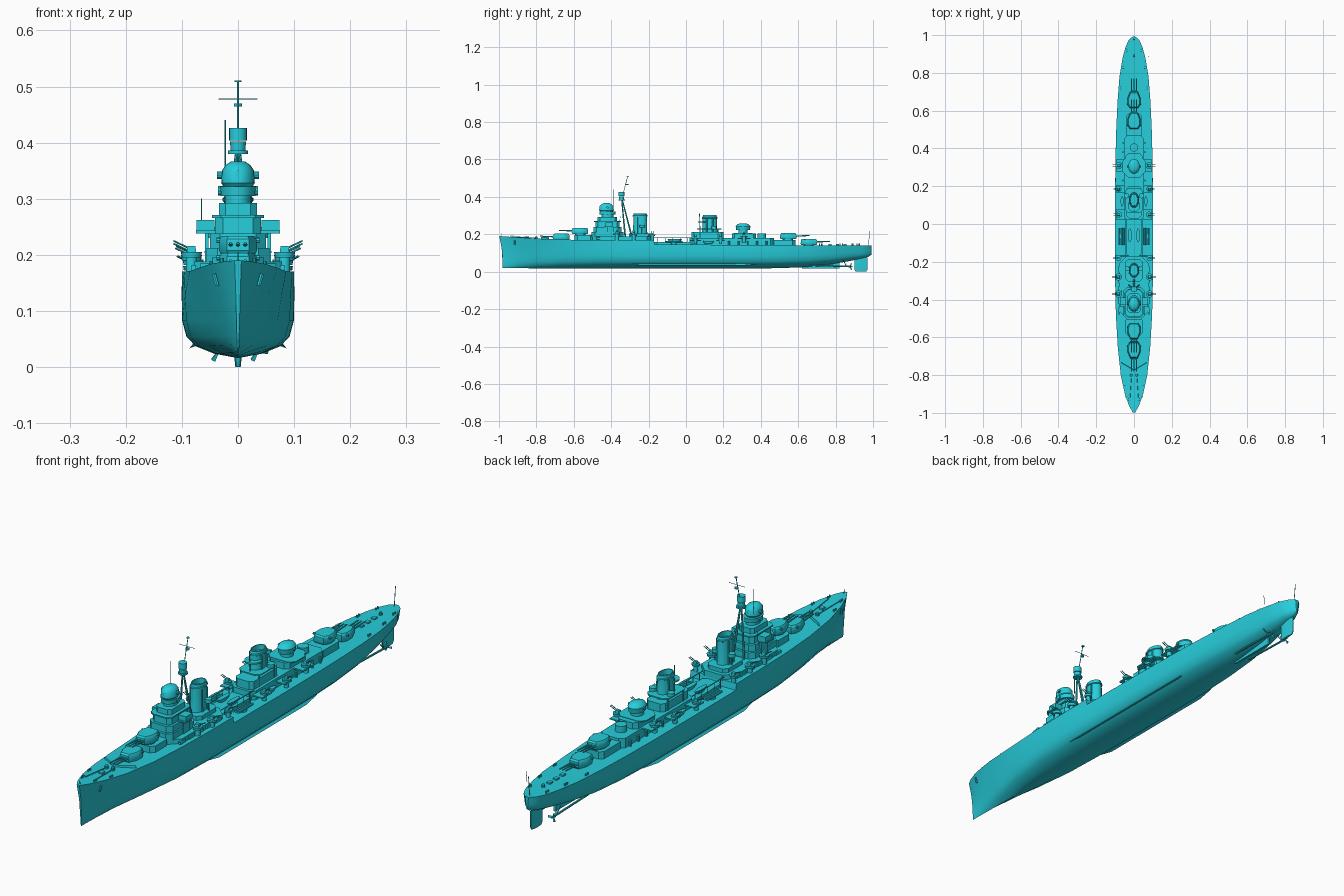
import bpy, bmesh
from math import sin, cos, pi, radians
from mathutils import Vector

mat = bpy.data.materials.new("hull_paint")
mat.diffuse_color = (0.02, 0.62, 0.72, 1)


def finish(name, bm):
    bmesh.ops.recalc_face_normals(bm, faces=bm.faces[:])
    me = bpy.data.meshes.new(name)
    bm.to_mesh(me)
    bm.free()
    ob = bpy.data.objects.new(name, me)
    me.materials.append(mat)
    bpy.context.collection.objects.link(ob)
    return ob


def loft(name, rings):
    bm = bmesh.new()
    vs = [[bm.verts.new(p) for p in r] for r in rings]
    for a, b in zip(vs, vs[1:]):
        for i in range(len(a)):
            j = (i + 1) % len(a)
            bm.faces.new((a[i], a[j], b[j], b[i]))
    bm.faces.new(vs[0])
    bm.faces.new(vs[-1])
    return finish(name, bm)


def prism(name, outline, x, y, levels):
    """Stack an outline at (z, scale) levels about x, y."""
    return loft(name, [[(x + px * s, y + py * s, z) for px, py in outline] for z, s in levels])


def box(name, x, y, sx, sy, z0, z1, top=1.0):
    return prism(name, [(-sx, -sy), (sx, -sy), (sx, sy), (-sx, sy)], x, y, [(z0, 1), (z1, top)])


def oval(rx, ry, n=20):
    return [(rx * cos(2 * pi * i / n), ry * sin(2 * pi * i / n)) for i in range(n)]


def drum(name, x, y, r, z0, z1, top=1.0, ry=None, n=20):
    return prism(name, oval(r, ry or r, n), x, y, [(z0, 1), (z1, top)])


def house(name, y, sx, sy, z0, z1, cut=0.35):
    """Deckhouse with chamfered front and back corners."""
    c = sx * cut
    o = [(-sx, -sy + c), (-sx + c, -sy), (sx - c, -sy), (sx, -sy + c),
         (sx, sy - c), (sx - c, sy), (-sx + c, sy), (-sx, sy - c)]
    return prism(name, o, 0, y, [(z0, 1), (z1, 1)])


def rod(name, p, q, r, n=6, r2=None):
    p, q = Vector(p), Vector(q)
    rot = (q - p).to_track_quat('Z', 'Y')
    return loft(name, [[c + rot @ Vector((px * k, py * k, 0)) for px, py in oval(1, 1, n)]
                       for c, k in ((p, r), (q, r2 or r))])


# Hull: y, keel half width, deck half width, keel z, deck z, stem rake
stations = [
    (-.980, .002, .006, .020, .190, .018), (-.955, .005, .025, .020, .188, .010),
    (-.900, .014, .048, .019, .184, .002), (-.800, .034, .070, .018, .177, 0),
    (-.650, .066, .086, .016, .171, 0), (-.480, .092, .096, .016, .170, 0),
    (-.300, .100, .100, .016, .170, 0), (-.172, .101, .100, .016, .170, 0),
    (-.168, .101, .100, .016, .145, 0), (.150, .101, .100, .016, .144, 0),
    (.350, .099, .098, .017, .143, 0), (.500, .093, .094, .019, .142, 0),
    (.650, .080, .087, .025, .141, 0), (.780, .062, .077, .040, .141, 0),
    (.880, .046, .060, .058, .141, 0), (.940, .034, .044, .070, .141, 0),
    (.975, .020, .027, .080, .141, 0), (.993, .004, .007, .092, .141, 0)]
shape = [(0, 0), (.07, .42), (.19, .75), (.34, .91), (.60, .99), (1, 1)]
rings = []
for y, kb, dk, kz, dz, rake in stations:
    rows = []
    for f, w in shape:
        z = kz + f * (.128 - kz)
        g = (z - kz) / (dz - kz)
        rows.append((w * (kb + (dk - kb) * g ** 1.6), y - rake * g ** 2.5, z))
    rows.append((dk, y - rake, dz))
    rings.append(rows + [(-px, py, pz) for px, py, pz in rows[:0:-1]])
loft("hull", rings)

# Underwater fittings
prism("rudder", [(-.004, -.035), (.004, -.035), (.006, 0), (.002, .035), (-.002, .035), (-.006, 0)],
      0, .935, [(0, .8), (.012, 1), (.075, 1)])
box("keel_skeg", 0, .72, .004, .10, .018, .05)
for s in (-1, 1):
    loft("bilge_keel", [[(s * .070, y, .040), (s * .078, y, .044), (s * (.078 + w), y, .042 - w)]
                        for y, w in ((-.30, .001), (-.24, .009), (.30, .009), (.38, .001))])
    rod("propeller_shaft", (s * .035, .66, .034), (s * .035, .875, .028), .004, 8)
    for dx in (-.012, .010):
        rod("shaft_strut", (s * .035, .86, .028), (s * (.032 + dx), .84, .062), .002)
    rod("propeller_hub", (s * .035, .87, .028), (s * .035, .89, .028), .006, 8, .003)
    for k in range(3):
        a = k * 2 * pi / 3
        rod("propeller_blade", (s * .035, .878, .028),
            (s * .035 + .018 * cos(a), .884, .028 + .018 * sin(a)), .002, 4, .005)


# Main gun turrets, built facing d (-1 forward, 1 aft)
def turret(y, d, deck, z):
    drum("barbette", 0, y, .028, deck - .01, z + .002, n=24)
    o = [(-.020, .046), (.020, .046), (.034, .012), (.034, -.022), (.022, -.042), (-.022, -.042),
         (-.034, -.022), (-.034, .012)]
    o = [(px, d * py) for px, py in o]
    prism("turret_house", o, 0, y, [(z, .92), (z + .006, 1), (z + .026, .97), (z + .032, .85)])
    rod("rangefinder_bar", (-.038, y - d * .02, z + .024), (.038, y - d * .02, z + .024), .005, 8)
    for x in (-.013, 0, .013):
        rod("gun_barrel", (x, y + d * .03, z + .016), (x, y + d * .115, z + .019), .0042, 8, .0024)


turret(-.665, -1, .17, .171)
turret(-.565, -1, .17, .202)
turret(.545, 1, .14, .174)
turret(.655, 1, .14, .143)
house("forward_barbette_house", -.545, .045, .05, .165, .196)
house("aft_barbette_house", .52, .042, .065, .14, .17)

# Forward superstructure and bridge tower
house("forecastle_deckhouse", -.335, .078, .165, .165, .188, .5)
house("bridge_base", -.42, .056, .085, .185, .212)
house("bridge_middle", -.42, .050, .075, .212, .238)
box("bridge_wing", 0, -.415, .075, .022, .238, .243)
for s in (-1, 1):
    box("wing_cabin", s * .058, -.41, .016, .02, .240, .262)
    box("wing_support", s * .056, -.405, .003, .018, .188, .24)
house("bridge_upper", -.42, .041, .065, .238, .268)
house("bridge_deck", -.42, .046, .072, .266, .271)
house("wheelhouse", -.42, .034, .052, .268, .292)
prism("control_tower", oval(.024, .032), 0, -.42, [(.29, 1), (.305, 1), (.305, 1.3), (.322, 1.35)])
rod("main_rangefinder", (-.036, -.42, .314), (.036, -.42, .314), .009, 10)
prism("main_director", oval(.026, .034), 0, -.425, [(.322, 1), (.328, 1.15), (.350, 1.1), (.360, .85), (.366, .5)])
rod("director_arms", (-.037, -.42, .342), (.037, -.42, .342), .007, 10)

# Tripod mast with lookout top
for foot in ((0, -.29, .188), (-.026, -.325, .188), (.026, -.325, .188)):
    rod("mast_leg", foot, (0, -.345, .40), .0045, 8, .003)
drum("mast_platform", 0, -.343, .018, .380, .386)
drum("mast_lookout", 0, -.345, .013, .386, .402, 1.1)
drum("mast_top", 0, -.345, .016, .404, .426, n=16)
rod("topmast", (0, -.335, .42), (0, -.312, .51), .0016)
rod("mast_yard", (-.035, -.318, .478), (.035, -.318, .478), .0009)
drum("radar_dish", 0, -.315, .007, .464, .470)
drum("masthead_light", 0, -.312, .006, .508, .511)
rod("signal_pole", (-.023, -.39, .34), (-.023, -.39, .44), .0014)
rod("side_aerial", (-.065, -.36, .24), (-.065, -.35, .30), .0009)


# Funnels with casing, lip and steam pipes
def funnel(y, ry, z0, z1):
    prism("funnel", oval(.026, ry, 24), 0, y,
          [(z0, 1.1), (z0 + .02, 1), (z1 - .018, .95), (z1 - .016, 1.06), (z1 - .011, 1.06),
           (z1 - .009, .95), (z1, .9), (z1, .78), (z1 - .02, .75)])
    for s in (-1, 1):
        for dy in (-.4, .4):
            rod("steam_pipe", (s * .027, y + dy * ry, z0), (s * .026, y + dy * ry, z1 - .02), .003)


funnel(-.245, .038, .185, .312)
house("forward_funnel_base", -.245, .045, .06, .185, .204)
for s in (-1, 1):
    drum("searchlight_tub", s * .036, -.235, .013, .236, .25)
    rod("searchlight_stay", (s * .036, -.235, .19), (s * .036, -.235, .238), .003)

# Midship and after deckhouses
house("midship_deckhouse", -.06, .040, .11, .14, .158)
house("after_deckhouse", .245, .052, .225, .14, .180)
house("after_funnel_base", .115, .040, .085, .18, .212)
house("after_funnel_platform", .125, .048, .065, .225, .230)
funnel(.127, .040, .205, .302)
drum("searchlight_platform", 0, .095, .032, .262, .268)
rod("after_pole", (.0, .075, .23), (0, .072, .31), .002)
for s in (-1, 1):
    for dy in (.075, .17):
        rod("platform_post", (s * .040, dy, .18), (s * .040, dy, .226), .003)
    drum("platform_gun_tub", s * .040, .15, .014, .23, .243)
house("after_control_base", .31, .044, .065, .18, .205)
drum("after_control_tower", 0, .305, .024, .205, .232)
prism("after_director", oval(.028, .036), 0, .305, [(.222, 1), (.242, 1.1), (.252, .9), (.258, .5)])
rod("after_rangefinder", (-.036, .305, .238), (.036, .305, .238), .006, 8)
house("after_platform", .305, .060, .05, .203, .207)
drum("after_gun_stand", 0, .405, .022, .18, .205)


# Secondary guns on sponsons, both sides
def side_gun(s, x, y, z, k=1.0):
    drum("gun_tub", s * x, y, .017 * k, z, z + .010 * k, 1.1)
    drum("gun_sponson", s * x, y, .010 * k, z - .025, z)
    box("gun_mount", s * x, y, .009 * k, .008 * k, z + .004, z + .021 * k, .8)
    for dy in (-.004, .004):
        rod("light_barrel", (s * x, y + dy, z + .015 * k), (s * (x + .032 * k), y + dy, z + .030 * k), .0016, 5)


for s in (-1, 1):
    for y, z, x in ((-.37, .195, .083), (-.28, .190, .083), (-.18, .190, .083),
                    (.05, .172, .080), (.185, .172, .082), (.31, .182, .080)):
        side_gun(s, x, y, z, 1 if abs(y) > .2 else .85)
    box("gun_deck", s * .068, .31, .024, .035, .175, .18)
    box("gun_deck_forward", s * .070, .05, .022, .03, .165, .17)
    box("gun_deck_middle", s * .070, .185, .022, .022, .165, .17)
    # Torpedo tubes and boats on the low midship deck
    for i in range(3):
        rod("torpedo_tube", (s * (.056 + i * .011), -.02, .158), (s * (.056 + i * .011), -.11, .158), .005, 8)
    drum("torpedo_mount", s * .067, -.065, .014, .14, .156)
    prism("ship_boat", oval(.010, .038, 12), s * .022, -.06, [(.158, .5), (.166, .9), (.174, 1)])
    prism("after_boat", oval(.008, .028, 12), s * .063, .12, [(.148, .5), (.155, .9), (.163, 1)])
    # Raised rail, side rafts, ventilators
    rod("midship_rail", (s * .046, -.17, .182), (s * .046, .03, .182), .002)
    for i in range(5):
        rod("rail_post", (s * .046, -.15 + i * .04, .144), (s * .046, -.15 + i * .04, .182), .0016)
        drum("ventilator", s * .058, .23 + i * .05, .005, .14, .165, n=8)
        box("raft", s * .079, -.46 + i * .055, .004, .018, .172, .182)
    # Breakwater, anchors, chains and bollards
    loft("breakwater", [[(s * x, y, .17), (s * x, y + .004, .17), (s * x, y + .001, .185)]
                        for x, y in ((.0, -.775), (.068, -.735))])
    rod("anchor_chain", (s * .014, -.80, .180), (s * .022, -.92, .187), .002, 5)
    rod("anchor_shank", (s * .043, -.915, .166), (s * .037, -.915, .145), .004, 6)
    drum("capstan", s * .014, -.80, .008, .172, .189, .8, n=10)
    for y, x, z in ((-.93, .028, .183), (-.86, .048, .178), (.72, .07, .139), (.83, .057, .139), (.92, .038, .139)):
        for dy in (-.006, .006):
            drum("bollard", s * x, y + dy, .003, z, z + .011, n=8)

# Deck hatches, winches and staffs
for y in (.77, .81, .85):
    box("stern_hatch", 0, y, .008, .009, .139, .147)
drum("stern_capstan", 0, .89, .007, .139, .152, .8, n=10)
box("bow_hatch", 0, -.85, .008, .010, .175, .187)
rod("stern_flagstaff", (0, .975, .14), (0, .983, .218), .0014)
rod("bow_staff", (0, -.985, .188), (0, -.988, .205), .0012)
rod("stern_aerial", (.075, .885, .141), (.079, .885, .18), .001)

# Smooth shading with sharp edges kept
bpy.ops.object.select_all(action='SELECT')
bpy.context.view_layer.objects.active = bpy.data.objects["hull"]
bpy.ops.object.shade_smooth_by_angle(angle=radians(35))
